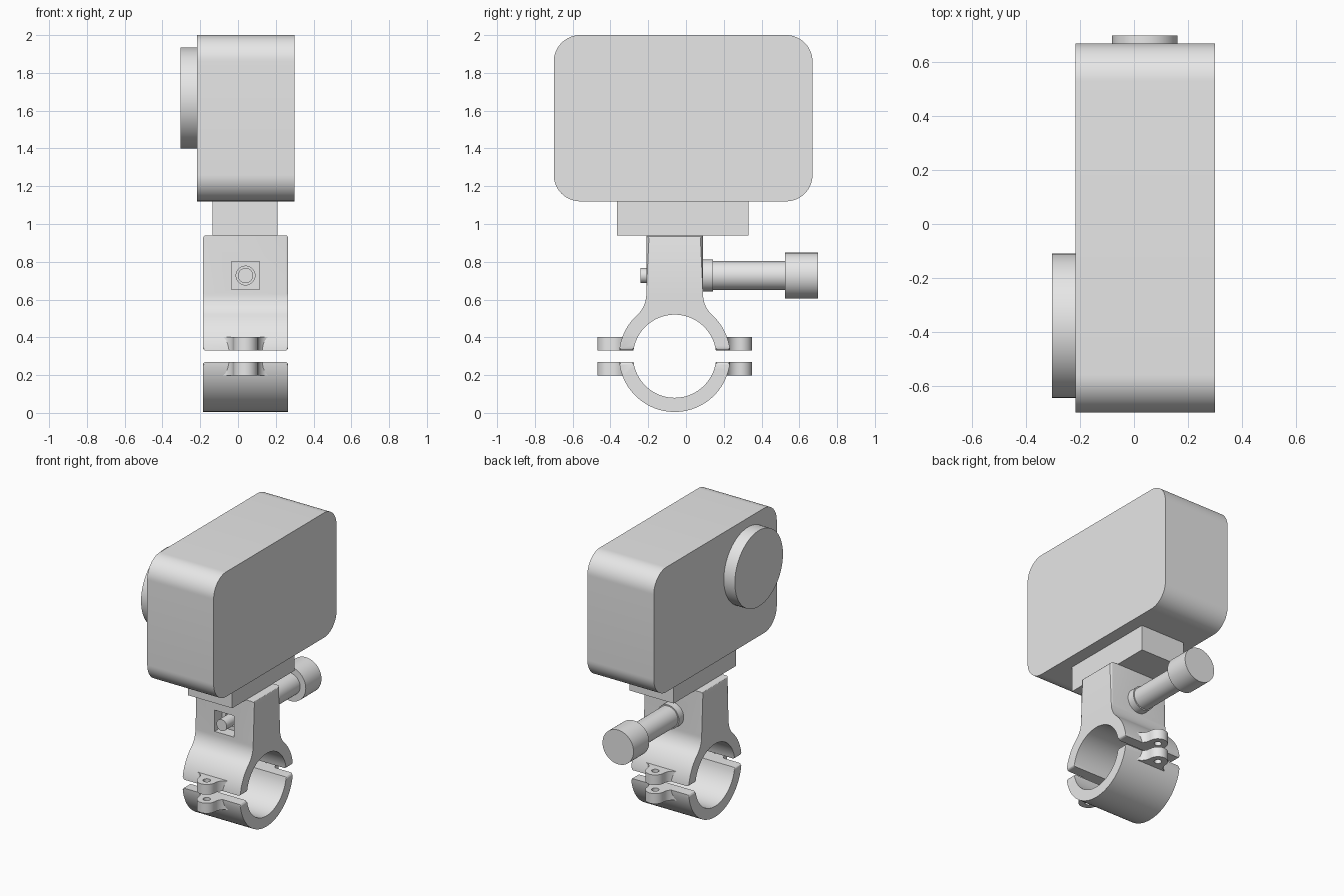
import bpy, bmesh
from math import sin, cos, pi, asin, sqrt, atan2
from mathutils import Matrix

if "Cube" in bpy.data.objects:
    bpy.data.objects.remove(bpy.data.objects["Cube"])

grey = bpy.data.materials.new("plain_grey")
grey.use_nodes = True
grey.diffuse_color = (0.8, 0.8, 0.8, 1)
grey.node_tree.nodes["Principled BSDF"].inputs["Base Color"].default_value = (0.8, 0.8, 0.8, 1)

CX, CY, CZ = 0.04, -0.06, 0.30      # clamp ring centre
BOLT_Z = 0.727
AXES = {"x": lambda a, b, h: (h, a, b),
        "y": lambda a, b, h: (a, h, b),
        "z": lambda a, b, h: (a, b, h)}


def arc(ca, cb, r, t0, t1, n):
    return [(ca + r * cos(t0 + (t1 - t0) * i / n), cb + r * sin(t0 + (t1 - t0) * i / n))
            for i in range(n + 1)]


def circle(ca, cb, r, n=64):
    return arc(ca, cb, r, 0, 2 * pi, n)[:-1]


def rect(a0, a1, b0, b1):
    return [(a0, b0), (a1, b0), (a1, b1), (a0, b1)]


def finish(name, bm):
    bmesh.ops.recalc_face_normals(bm, faces=bm.faces)
    mesh = bpy.data.meshes.new(name)
    bm.to_mesh(mesh)
    bm.free()
    ob = bpy.data.objects.new(name, mesh)
    bpy.context.collection.objects.link(ob)
    mesh.materials.append(grey)
    return ob


def prism(name, outline, axis, lo, hi, bevel=0):
    """Extrude a 2D outline along an axis, optionally rounding both rims."""
    bm = bmesh.new()
    caps = [[bm.verts.new(AXES[axis](a, b, h)) for a, b in outline] for h in (lo, hi)]
    faces = [bm.faces.new(c) for c in caps]
    n = len(outline)
    for i in range(n):
        j = (i + 1) % n
        bm.faces.new((caps[0][i], caps[0][j], caps[1][j], caps[1][i]))
    if bevel:
        rims = {e for f in faces for e in f.edges}
        bmesh.ops.bevel(bm, geom=list(rims), offset=bevel, segments=3,
                        profile=0.5, affect="EDGES", clamp_overlap=False)
    return finish(name, bm)


def smooth(ob):
    bpy.ops.object.select_all(action="DESELECT")
    ob.select_set(True)
    bpy.context.view_layer.objects.active = ob
    bpy.ops.object.shade_smooth_by_angle(angle=pi / 6)


def cut(ob, cutter):
    """Subtract a cutter and discard it."""
    cutter.hide_render = True
    mod = ob.modifiers.new("cut", "BOOLEAN")
    mod.operation, mod.solver, mod.object = "DIFFERENCE", "EXACT", cutter
    bpy.context.view_layer.objects.active = ob
    bpy.ops.object.modifier_apply(modifier=mod.name)
    bpy.data.objects.remove(cutter)


# Camera case with rounded corners
r, y0, y1, z0, z1 = 0.14, -0.70, 0.67, 1.12, 2.0
outline = []
for k, (a, b) in enumerate(rect(y0 + r, y1 - r, z0 + r, z1 - r)):
    outline += arc(a, b, r, pi + k * pi / 2, pi * 1.5 + k * pi / 2, 16)
parts = [prism("camera_case", outline, "x", -0.218, 0.30),
         prism("lens_housing", circle(-0.378, 1.667, 0.268, 96), "x", -0.304, -0.21),
         prism("mount_block", rect(-0.365, 0.33, 0.94, 1.125), "x", -0.135, 0.21)]

# Clamp halves: inner arc, gap faces, outer arc; upper one blends into a neck
R_IN, R_OUT, GAP, NECK, FILLET = 0.22, 0.295, 0.03, 0.15, 0.15
a_in, a_out = asin(GAP / R_IN), asin(GAP / R_OUT)
fu = NECK + FILLET
fz = sqrt((R_OUT + FILLET) ** 2 - fu ** 2)
tangent = atan2(fz, fu)
inner = arc(0, 0, R_IN, pi - a_in, a_in, 48)
side = (arc(0, 0, R_OUT, a_out, tangent, 16)
        + arc(fu, fz, FILLET, pi + tangent, pi, 10)[1:] + [(NECK, 0.64)])
upper = inner + side + [(-u, z) for u, z in reversed(side)]
lower = [(u, -z) for u, z in inner + arc(0, 0, R_OUT, a_out, pi - a_out, 56)]


def clamp(name, pts):
    return prism(name, [(CY + u, CZ + z) for u, z in pts], "x", CX - 0.225, CX + 0.225, 0.014)


clamp_top = clamp("clamp_upper_half", upper)
parts += [clamp_top, clamp("clamp_lower_half", lower)]

# Square nut pocket and bolt hole through the neck
cut(clamp_top, prism("pocket_cutter", rect(CX - 0.075, CX + 0.075, BOLT_Z - 0.075, BOLT_Z + 0.075),
                     "y", -0.3, -0.13))
cut(clamp_top, prism("hole_cutter", circle(CX, BOLT_Z, 0.05, 32), "y", -0.2, 0.2))

# Four screw lugs flaring out of the ring ends
half = [(0.135, 0.24)] + arc(0.135, 0.345, 0.07, 1.5 * pi, pi, 10) + arc(0, 0.345, 0.064, 0, pi / 2, 12)
lug = half + [(-x, u) for x, u in reversed(half[:-1])]
for end, s in (("front", -1), ("back", 1)):
    for level, lo in (("upper", 0.33), ("lower", 0.198)):
        ob = prism(f"{end}_{level}_lug", [(CX + x, CY + s * u) for x, u in lug], "z", lo, lo + 0.072)
        cut(ob, prism("screw_hole_cutter", circle(CX, CY + s * 0.345, 0.024, 24), "z", 0.1, 0.5))
        parts.append(ob)

# Clamp bolt turned around its own axis: tip, shank, collar, shaft, knob
profile = [(0, -0.24), (0.04, -0.24), (0.04, 0.088), (0.085, 0.088), (0.085, 0.143), (0.077, 0.143),
           (0.077, 0.525), (0.121, 0.525), (0.121, 0.70), (0, 0.70)]
bm = bmesh.new()
verts = [bm.verts.new((rad, y, 0)) for rad, y in profile]
edges = [bm.edges.new(pair) for pair in zip(verts, verts[1:])]
bmesh.ops.spin(bm, geom=verts + edges, cent=(0, 0, 0), axis=(0, 1, 0), angle=2 * pi, steps=64)
bmesh.ops.remove_doubles(bm, verts=bm.verts, dist=0.0001)
bmesh.ops.transform(bm, matrix=Matrix.Translation((CX, 0, BOLT_Z)), verts=bm.verts)
parts.append(finish("clamp_bolt", bm))

for ob in parts:
    smooth(ob)
